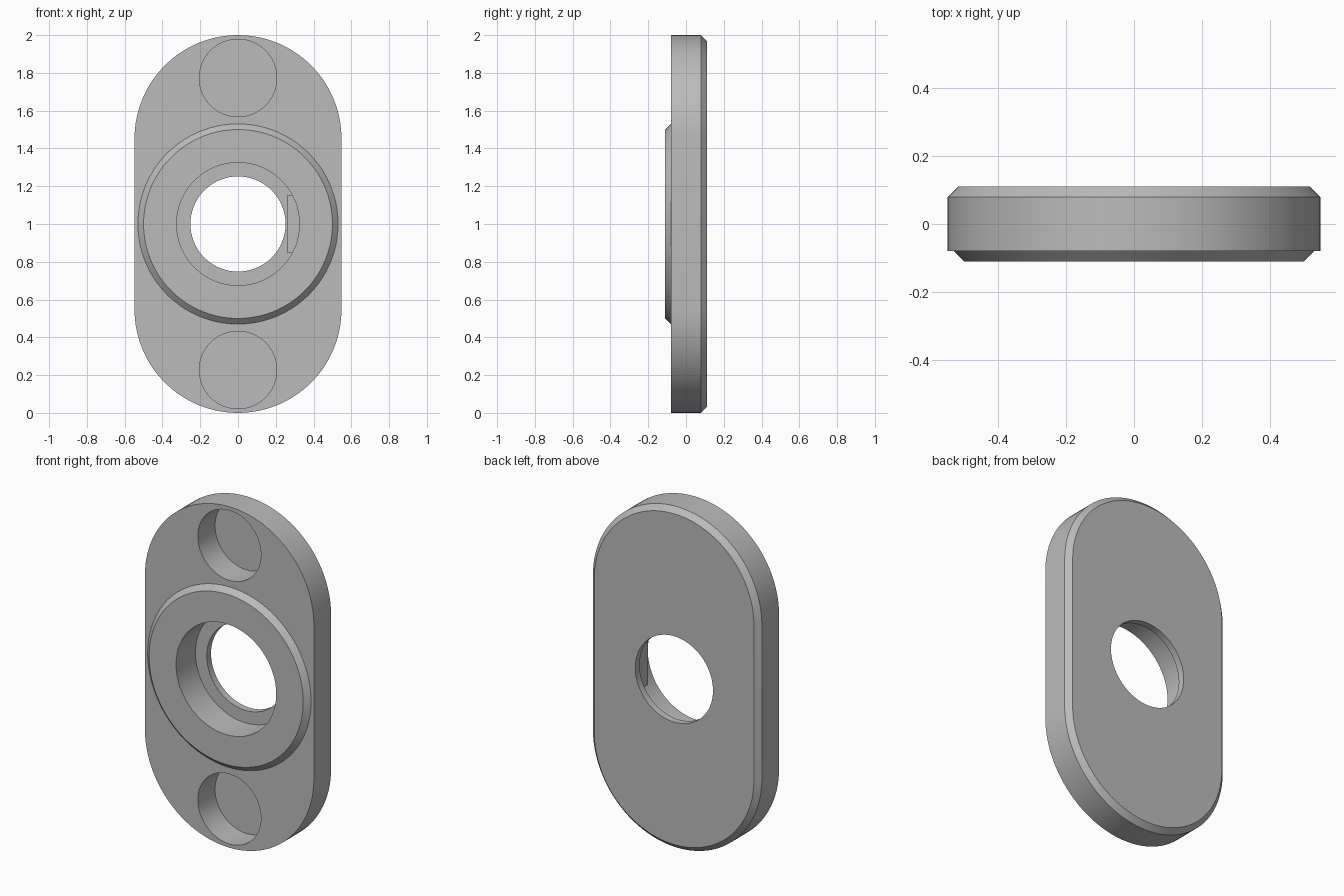
import bpy, bmesh
from math import sin, cos, pi

cube = bpy.data.objects.get("Cube")
if cube:
    bpy.data.objects.remove(cube, do_unlink=True)

mat = bpy.data.materials.new("plain grey")
mat.use_nodes = True
GREY = (0.5, 0.5, 0.5, 1)
mat.diffuse_color = GREY
mat.node_tree.nodes["Principled BSDF"].inputs["Base Color"].default_value = GREY

SEGMENTS = 96
FRONT, FACE, BACK = -0.11, -0.08, 0.11   # boss front, plate front, plate back
CHAMFER = 0.03


def loft(name, sections, z=1.0, straight=0.0):
    """Solid along y from (y, radius) sections; straight stretches the circle into a slot shape."""
    bm = bmesh.new()
    rings = []
    for y, r in sections:
        ring = []
        for i in range(SEGMENTS):
            a = 2 * pi * (i + 0.5) / SEGMENTS
            shift = straight if sin(a) > 0 else -straight
            ring.append(bm.verts.new((r * cos(a), y, z + r * sin(a) + shift)))
        rings.append(ring)
    for a, b in zip(rings, rings[1:]):
        for i in range(SEGMENTS):
            j = (i + 1) % SEGMENTS
            bm.faces.new((a[i], a[j], b[j], b[i]))
    bm.faces.new(rings[0])
    bm.faces.new(rings[-1])
    return finish(name, bm)


def finish(name, bm):
    bmesh.ops.recalc_face_normals(bm, faces=bm.faces)
    mesh = bpy.data.meshes.new(name)
    bm.to_mesh(mesh)
    bm.free()
    mesh.materials.append(mat)
    obj = bpy.data.objects.new(name, mesh)
    bpy.context.collection.objects.link(obj)
    return obj


def activate(obj):
    bpy.ops.object.select_all(action='DESELECT')
    obj.select_set(True)
    bpy.context.view_layer.objects.active = obj


def combine(target, tool, operation):
    activate(target)
    mod = target.modifiers.new(operation, 'BOOLEAN')
    mod.object, mod.operation, mod.solver = tool, operation, 'EXACT'
    bpy.ops.object.modifier_apply(modifier=mod.name)
    bpy.data.objects.remove(tool, do_unlink=True)


# Slot-shaped plate, chamfered around the back
R = 0.548
plate = loft("mounting_plate", [(FACE, R), (BACK - CHAMFER, R), (BACK, R - CHAMFER)],
             straight=1 - R)

# Raised round boss with a chamfered rim
boss = loft("boss", [(FRONT, 0.5), (FACE, 0.53), (0, 0.53)])
combine(plate, boss, 'UNION')

# Central counterbore and through hole
FLOOR = 0.07
combine(plate, loft("counterbore_cutter", [(-0.3, 0.325), (FLOOR, 0.325)]), 'DIFFERENCE')
combine(plate, loft("hole_cutter", [(-0.3, 0.252), (0.3, 0.252)]), 'DIFFERENCE')

# Blind round pockets above and below
for side in (-1, 1):
    pocket = loft("pocket_cutter", [(-0.3, 0.205), (0.08, 0.205)], z=1 + side * 0.773)
    combine(plate, pocket, 'DIFFERENCE')

# Small key block on the left wall of the counterbore
bm = bmesh.new()
bmesh.ops.create_cube(bm, size=1)
key_front, key_back = -0.02, FLOOR + 0.01
for v in bm.verts:
    v.co = (0.262 if v.co.x < 0 else 0.36,
            key_front if v.co.y < 0 else key_back,
            1 + 0.153 * (1 if v.co.z > 0 else -1))
combine(plate, finish("key_block", bm), 'UNION')

activate(plate)
bpy.ops.object.shade_smooth_by_angle(angle=pi / 7)
